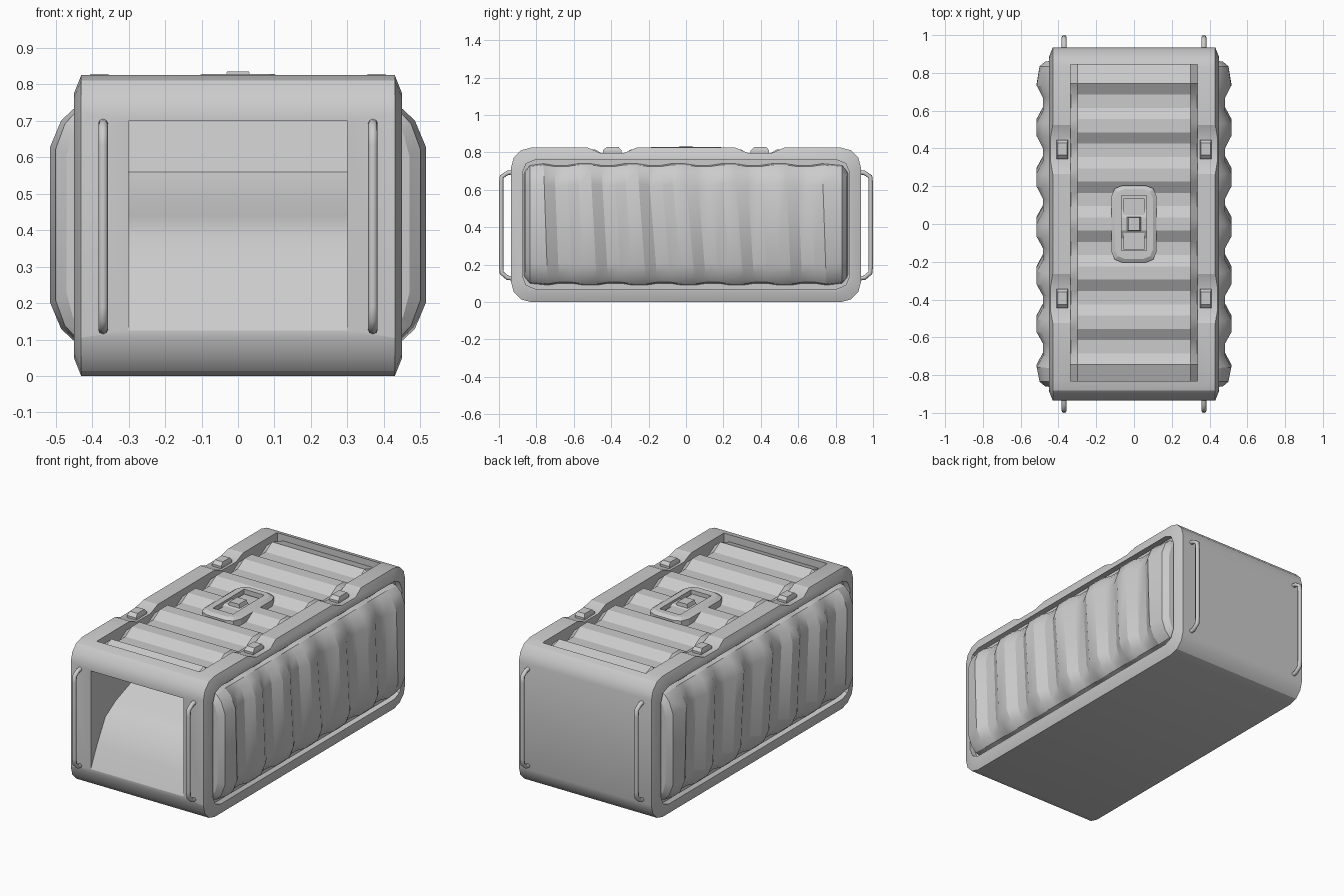
import bpy, bmesh, math
from mathutils import Vector

cube = bpy.data.objects.get("Cube")
if cube:
    bpy.data.objects.remove(cube)

grey = bpy.data.materials.new("light_grey")
grey.use_nodes = True
grey.diffuse_color = (0.6, 0.6, 0.6, 1)
grey.node_tree.nodes["Principled BSDF"].inputs["Base Color"].default_value = (0.6, 0.6, 0.6, 1)


def skin(name, rings, closed=True, smooth=30):
    """Join rings of points with quads; closed rings get end caps."""
    bm = bmesh.new()
    rows = [[bm.verts.new(p) for p in ring] for ring in rings]
    n = len(rows[0])
    for a, b in zip(rows, rows[1:]):
        for i in range(n if closed else n - 1):
            j = (i + 1) % n
            bm.faces.new((a[i], a[j], b[j], b[i]))
    if closed:
        bm.faces.new(rows[0])
        bm.faces.new(rows[-1])
    bmesh.ops.recalc_face_normals(bm, faces=bm.faces)
    mesh = bpy.data.meshes.new(name)
    bm.to_mesh(mesh)
    bm.free()
    mesh.materials.append(grey)
    ob = bpy.data.objects.new(name, mesh)
    bpy.context.collection.objects.link(ob)
    finish(ob, smooth)
    return ob


def finish(ob, angle):
    bpy.ops.object.select_all(action='DESELECT')
    ob.select_set(True)
    bpy.context.view_layer.objects.active = ob
    bpy.ops.object.shade_smooth_by_angle(angle=math.radians(angle))


def rounded(a0, a1, b0, b1, r, seg=3):
    """Rounded rectangle outline."""
    pts = []
    for q, (ca, cb) in enumerate(((a1 - r, b1 - r), (a0 + r, b1 - r), (a0 + r, b0 + r), (a1 - r, b0 + r))):
        for k in range(seg + 1):
            t = (q + k / seg) * math.pi / 2
            pts.append((ca + r * math.cos(t), cb + r * math.sin(t)))
    return pts


def along_x(outline, x):
    return [(x, y, z) for y, z in outline]


def along_z(outline, z):
    return [(x, y, z) for x, y in outline]


def rect(a0, a1, b0, b1):
    return [(a0, b0), (a1, b0), (a1, b1), (a0, b1)]


def cut(target, rings):
    """Subtract a solid from the target and discard it."""
    cutter = skin("cutter", rings)
    cutter.hide_render = True
    mod = target.modifiers.new("cut", 'BOOLEAN')
    mod.object, mod.operation, mod.solver = cutter, 'DIFFERENCE', 'EXACT'
    dg = bpy.context.evaluated_depsgraph_get()
    mesh = bpy.data.meshes.new_from_object(target.evaluated_get(dg))
    target.modifiers.clear()
    target.data = mesh
    bpy.data.objects.remove(cutter)


# Main shell with chamfered side edges
outer = rounded(-.935, .935, 0, .825, .105)
inner = rounded(-.885, .885, .05, .775, .085)
body = skin("crate_body", [along_x(inner, -.45), along_x(outer, -.43),
                           along_x(outer, .43), along_x(inner, .45)])
# Recess on top and recesses in both sides
cut(body, [along_z(rect(-.335, .335, -.83, .845), z) for z in (.75, .9)])
for s in (-1, 1):
    well = rounded(-.875, .875, .07, .76, .07, 2)
    cut(body, [along_x(well, s * .415), along_x(well, s * .5)])
# Front opening with a curved ramp inside
ramp = [(-1, .125), (-.935, .125), (-.88, .24), (-.8, .38), (-.7, .44),
        (-.56, .49), (-.47, .56), (-.44, .7), (-1, .7)]
cut(body, [along_x(ramp, -.3), along_x(ramp, .3)])
# Rail notches
for y in (-.395, .395):
    notch = [(y - .15, .86), (y - .13, .825), (y - .065, .797),
             (y + .065, .797), (y + .13, .825), (y + .15, .86)]
    cut(body, [along_x(notch, -.6), along_x(notch, .6)])
finish(body, 35)


def rib_stations(low):
    """Rib heights along y: flat ridges and flat valleys."""
    out = []
    for k in range(-3, 4):
        c = k * .26
        out += [(c - .095, low), (c - .035, 1), (c + .035, 1), (c + .095, low)]
    return [p for p in out if abs(p[0]) < .815]


# Ribbed top panel
tops = []
for y, h in [(-.83, .2)] + rib_stations(.1) + [(.845, .2)]:
    z = .775 + .04 * h
    tops.append([(-.335, y, z - .03), (-.3, y, z), (.3, y, z), (.335, y, z - .03)])
skin("top_ribs", tops, closed=False, smooth=25)

# Ribbed side panels with slightly leaning ribs
PROFILE = [(0, 0), (.01, .35), (.06, .7), (.17, 1), (.83, 1), (.94, .7), (.99, .35), (1, 0)]
ends = [(.865, 0, .05), (.86, .55, .04), (.835, .85, .01)]
stations = ([(-y, h, s) for y, h, s in ends]
            + [(y, h, .03 * (1 - h)) for y, h in rib_stations(.68)] + ends[::-1])
for side, s in (("left", 1), ("right", -1)):
    rings = []
    for y, h, inset in stations:
        ring = []
        for f, k in PROFILE:
            z = .09 + inset + (.65 - 2 * inset) * f
            lean = 0 if abs(y) > .8 else .09 * (z - .25) * (1 - abs(y) / 1.2)
            ring.append((s * (.415 + .1 * h * k), y - lean, z))
        rings.append(ring)
    panel = skin(side + "_ribs", rings, closed=False, smooth=25)
    if (panel.data.polygons[len(PROFILE) * 4].normal.x * s) < 0:
        panel.data.flip_normals()

# Rail clips
for x in (-.38, .38):
    for y in (-.395, .395):
        a, b = rect(x - .03, x + .03, y - .05, y + .05), rect(x - .025, x + .025, y - .03, y + .035)
        skin("rail_clip", [along_z(a, .78), along_z(a, .81), along_z(b, .828)], smooth=10)

# Latch plate with a sunken well and a centre catch
plate = skin("latch_plate", [along_z(rounded(-.12, .12, -.205, .205, .06, 2), .76),
                             along_z(rounded(-.12, .12, -.205, .205, .06, 2), .815),
                             along_z(rounded(-.1, .1, -.185, .185, .05, 2), .828)], smooth=20)
cut(plate, [along_z(rect(-.065, .065, -.14, .15), z) for z in (.79, .9)])
finish(plate, 20)
for s in (-1, 1):
    pad = rect(-.055, .055, s * .09 - .045, s * .09 + .045)
    skin("latch_pad", [along_z(pad, .78), along_z(pad, .808)], smooth=10)
skin("latch_catch", [along_z(rect(-.05, .05, -.04, .04), .78),
                     along_z(rect(-.03, .03, -.035, .035), .835)], smooth=10)

# Grab bars on both ends
bar = [(.92, .125), (.955, .13), (.985, .155), (.988, .19),
       (.988, .635), (.985, .67), (.955, .69), (.92, .695)]
for end, e in (("front", -1), ("back", 1)):
    for x in (-.37, .37):
        rings = []
        for i, (y, z) in enumerate(bar):
            prev, nxt = bar[max(i - 1, 0)], bar[min(i + 1, len(bar) - 1)]
            d = Vector((0, nxt[0] - prev[0], nxt[1] - prev[1])).normalized()
            across = Vector((0, -d.z, d.y))
            ring = []
            for k in range(8):
                t = k * math.pi / 4
                p = Vector((x, y, z)) + Vector((.013 * math.cos(t), 0, 0)) + across * .012 * math.sin(t)
                ring.append((p.x, e * p.y, p.z))
            rings.append(ring)
        skin(end + "_grab_bar", rings, smooth=60)
